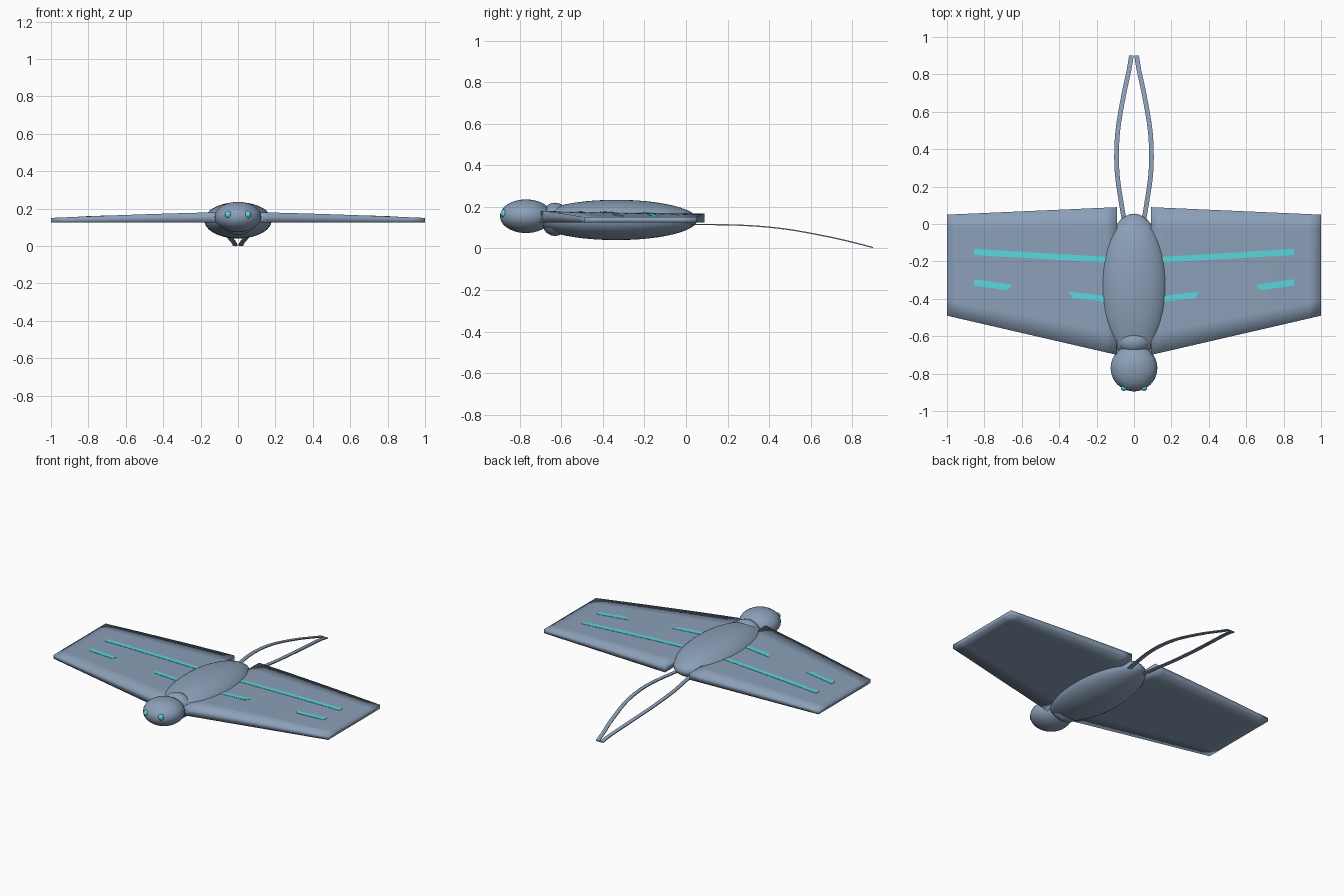
import bpy, bmesh, math
from mathutils import Vector

if "Cube" in bpy.data.objects:
    bpy.data.objects.remove(bpy.data.objects["Cube"])


def material(name, rgb):
    m = bpy.data.materials.new(name)
    m.diffuse_color = (*rgb, 1)
    m.use_nodes = True
    m.node_tree.nodes["Principled BSDF"].inputs["Base Color"].default_value = m.diffuse_color
    return m


GREY = material("blue_grey", (0.26, 0.35, 0.48))
CYAN = material("glow_cyan", (0.10, 0.68, 0.72))


def finish(name, bm, mat, smooth=True):
    bmesh.ops.recalc_face_normals(bm, faces=bm.faces)
    me = bpy.data.meshes.new(name)
    bm.to_mesh(me)
    bm.free()
    for p in me.polygons:
        p.use_smooth = smooth
    me.materials.append(mat)
    ob = bpy.data.objects.new(name, me)
    bpy.context.collection.objects.link(ob)
    return ob


def ellipsoid(name, centre, radii, mat, seg=40):
    bm = bmesh.new()
    bmesh.ops.create_uvsphere(bm, u_segments=seg, v_segments=seg // 2, radius=1)
    for v in bm.verts:
        v.co = Vector(c + r * k for c, r, k in zip(centre, radii, v.co))
    return finish(name, bm, mat)


def loft(name, rings, mat, smooth=True):
    """Skin a row of closed rings and cap both ends."""
    bm = bmesh.new()
    rows = [[bm.verts.new(p) for p in ring] for ring in rings]
    n = len(rows[0])
    for a, b in zip(rows, rows[1:]):
        for i in range(n):
            j = (i + 1) % n
            bm.faces.new((a[i], a[j], b[j], b[i]))
    bm.faces.new(rows[0])
    bm.faces.new(rows[-1])
    return finish(name, bm, mat, smooth)


def lerp(a, b, t):
    return a + (b - a) * t


# Wing planform: straight leading and trailing edges, gently drooping top
ROOT, TIP, UNDER = 0.09, 1.0, 0.125


def wing_edges(x):
    t = (x - ROOT) / (TIP - ROOT)
    return lerp(-0.70, -0.49, t), lerp(0.09, 0.05, t)


def wing_top(x, y):
    t = max(0, (x - ROOT) / (TIP - ROOT))
    lead, trail = wing_edges(x)
    f = (y - lead) / (trail - lead)
    return 0.18 - 0.03 * t ** 1.3 - 0.012 * f * (1 - t)


def wing(name, s):
    fr = [0, 0.15, 0.32, 0.5, 0.68, 0.86, 1]
    rings = []
    for i in range(15):
        x = lerp(ROOT, TIP, i / 14)
        lead, trail = wing_edges(x)
        ys = [lerp(lead, trail, f) for f in fr]
        rings.append([(s * x, y, wing_top(x, y)) for y in ys]
                     + [(s * x, y, UNDER) for y in reversed(ys)])
    loft(name, rings, GREY)


def stripe(name, s, front, back):
    """Thin plate on the wing between a front and a back edge line."""
    rings = []
    for i in range(13):
        t = i / 12
        pts = [(lerp(e[0][0], e[1][0], t), lerp(e[0][1], e[1][1], t))
               for e in (front, back)]
        up = [(s * x, y, wing_top(x, y) + 0.002) for x, y in pts]
        low = [(s * x, y, wing_top(x, y) - 0.004) for x, y in reversed(pts)]
        rings.append(up + low)
    loft(name, rings, CYAN, False)


def smooth_path(points, steps=8):
    """Catmull-Rom samples through the points."""
    p = [Vector(q) for q in points]
    p = [2 * p[0] - p[1]] + p + [2 * p[-1] - p[-2]]
    out = []
    for a, b, c, d in zip(p, p[1:], p[2:], p[3:]):
        for k in range(steps):
            t = k / steps
            out.append(0.5 * (2 * b + (c - a) * t + (2 * a - 5 * b + 4 * c - d) * t * t
                              + (3 * b - a - 3 * c + d) * t ** 3))
    return out + [p[-2]]


# Tail ribbon centre line
TAIL = smooth_path([(0.045, -0.02, 0.115), (0.066, 0.10, 0.115), (0.088, 0.25, 0.112),
                    (0.093, 0.38, 0.104), (0.084, 0.52, 0.087), (0.053, 0.70, 0.053),
                    (0.027, 0.82, 0.025), (0.014, 0.90, 0.004)])


def tail(name, s):
    w, h = 0.0125, 0.003
    loft(name, [[(s * (p.x + dx), p.y, p.z + dz) for dx, dz in
                 ((-w, -h), (w, -h), (w, h), (-w, h))] for p in TAIL], GREY, False)


# Body, neck and head
ellipsoid("body", (0, -0.335, 0.137), (0.18, 0.39, 0.097), GREY, 48)
ellipsoid("neck", (0, -0.63, 0.14), (0.092, 0.068, 0.08), GREY)
ellipsoid("head", (0, -0.77, 0.155), (0.125, 0.125, 0.081), GREY)

# Mirrored parts
for side, s in (("left", -1), ("right", 1)):
    wing(side + "_wing", s)
    tail(side + "_tail_ribbon", s)
    ellipsoid(side + "_eye", (s * 0.053, -0.877, 0.168), (0.018, 0.015, 0.019), CYAN, 20)
    stripe(side + "_long_stripe", s, ((0.14, -0.207), (0.855, -0.166)),
           ((0.14, -0.176), (0.855, -0.133)))
    stripe(side + "_inner_stripe", s, ((0.14, -0.417), (0.328, -0.396)),
           ((0.14, -0.387), (0.35, -0.361)))
    stripe(side + "_outer_stripe", s, ((0.677, -0.354), (0.855, -0.329)),
           ((0.65, -0.325), (0.855, -0.295)))
